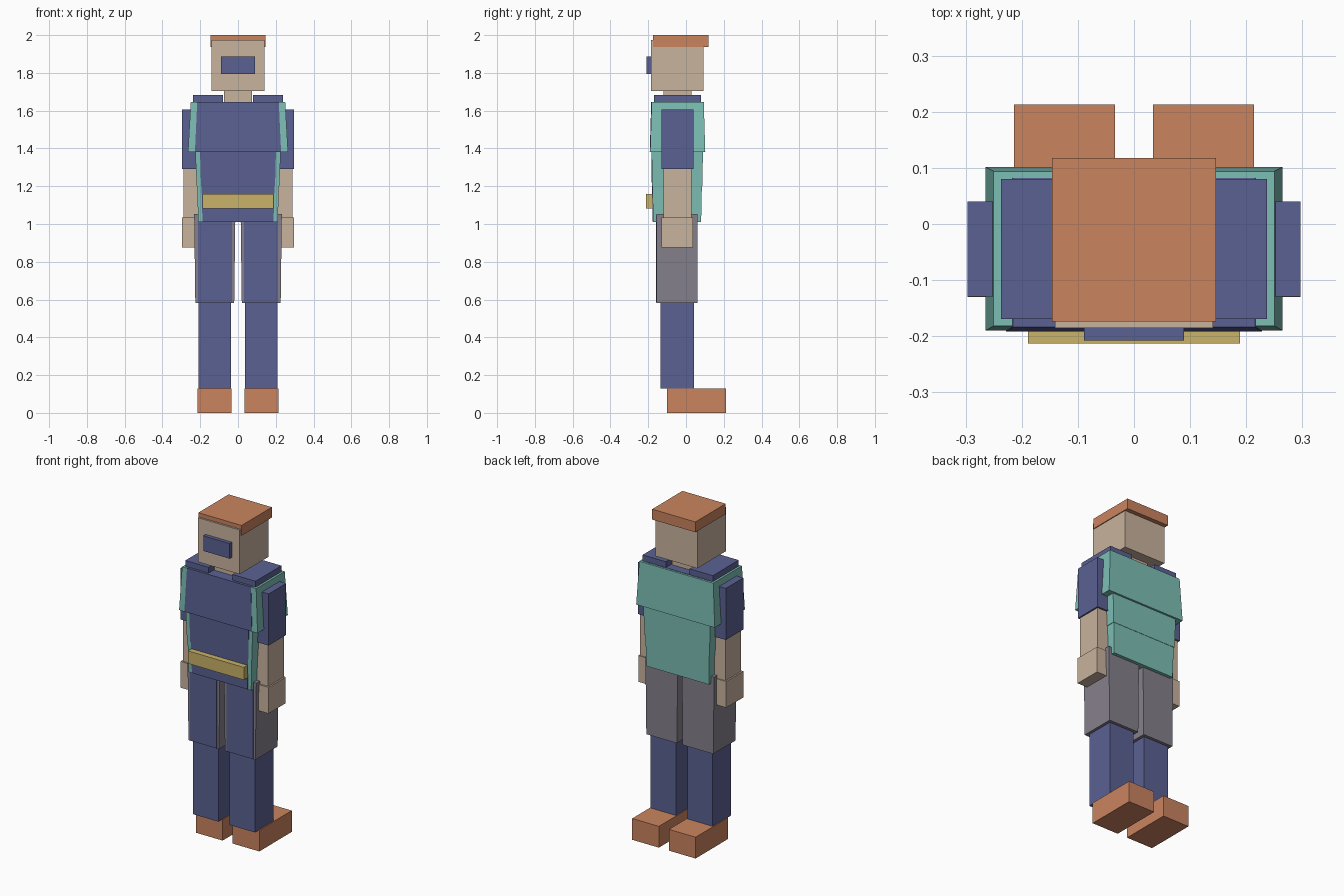
import bpy, bmesh

if "Cube" in bpy.data.objects:
    bpy.data.objects.remove(bpy.data.objects["Cube"])


def material(name, rgb):
    lin = [((c / 255 + 0.055) / 1.055) ** 2.4 for c in rgb]
    m = bpy.data.materials.new(name)
    m.diffuse_color = (*lin, 1)
    m.use_nodes = True
    m.node_tree.nodes["Principled BSDF"].inputs["Base Color"].default_value = m.diffuse_color
    return m


ORANGE = material("orange", (202, 132, 95))
SKIN = material("skin", (201, 179, 158))
BLUE = material("blue", (91, 97, 147))
TEAL = material("teal", (125, 191, 181))
GOLD = material("gold", (202, 178, 106))
GREY = material("grey", (134, 128, 140))


def box(name, mat, x, y, z, top_x=None, top_y=None):
    """Box from (low, high) ranges; the top may have its own ranges for a taper."""
    bm = bmesh.new()
    bmesh.ops.create_cube(bm, size=1)
    for v in bm.verts:
        up = v.co.z > 0
        xr = top_x if up and top_x else x
        yr = top_y if up and top_y else y
        v.co = (xr[v.co.x > 0], yr[v.co.y > 0], z[up])
    bmesh.ops.recalc_face_normals(bm, faces=bm.faces)
    mesh = bpy.data.meshes.new(name)
    bm.to_mesh(mesh)
    bm.free()
    mesh.materials.append(mat)
    obj = bpy.data.objects.new(name, mesh)
    bpy.context.collection.objects.link(obj)
    return obj


def pair(name, mat, x, y, z, top_x=None):
    """Right part and its mirrored left twin."""
    flip = lambda r: (-r[1], -r[0]) if r else None
    box("right_" + name, mat, x, y, z, top_x)
    box("left_" + name, mat, flip(x), y, z, flip(top_x))


def torso(name, w, y, z, top_w, top_y, core_w, core_top_w, lift=0.0):
    """Vest segment with a shirt core showing just proud of its front."""
    box(name + "_vest", TEAL, (-w, w), y, z, (-top_w, top_w), top_y)
    box(name + "_shirt", BLUE, (-core_w, core_w), (y[0] - 0.002, y[1] - 0.012),
        (z[0] + 0.001, z[1] + lift), (-core_top_w, core_top_w),
        (top_y[0] - 0.002, top_y[1] - 0.012))


# Head
box("head", SKIN, (-0.141, 0.141), (-0.185, 0.092), (1.705, 1.975))
box("cap", ORANGE, (-0.146, 0.146), (-0.174, 0.118), (1.937, 2.0))
box("visor", BLUE, (-0.089, 0.089), (-0.208, -0.18), (1.795, 1.887))
box("neck", SKIN, (-0.073, 0.073), (-0.12, 0.03), (1.63, 1.71))

# Torso
torso("chest", 0.265, (-0.19, 0.102), (1.38, 1.645), 0.25, (-0.182, 0.094),
      0.228, 0.216, 0.002)
torso("middle", 0.219, (-0.179, 0.086), (1.2, 1.382), 0.226, (-0.182, 0.09), 0.196, 0.201)
torso("waist", 0.211, (-0.174, 0.08), (1.01, 1.202), 0.216, (-0.178, 0.084), 0.188, 0.193)
pair("shoulder_pad", BLUE, (0.08, 0.237), (-0.169, 0.08), (1.64, 1.682))
box("belt", GOLD, (-0.189, 0.189), (-0.213, -0.165), (1.083, 1.16))

# Arms
pair("sleeve", BLUE, (0.16, 0.297), (-0.129, 0.04), (1.29, 1.605))
pair("forearm", SKIN, (0.17, 0.288), (-0.12, 0.03), (1.02, 1.295))
pair("hand", SKIN, (0.17, 0.297), (-0.13, 0.036), (0.875, 1.035))

# Legs
pair("thigh", GREY, (0.02, 0.226), (-0.155, 0.06), (0.583, 1.053), (0.014, 0.232))
pair("thigh_front", BLUE, (0.033, 0.212), (-0.158, -0.15), (0.585, 1.05))
pair("shin", BLUE, (0.038, 0.209), (-0.135, 0.042), (0.128, 0.6))
pair("shoe", ORANGE, (0.034, 0.214), (-0.1, 0.213), (0.0, 0.13))
